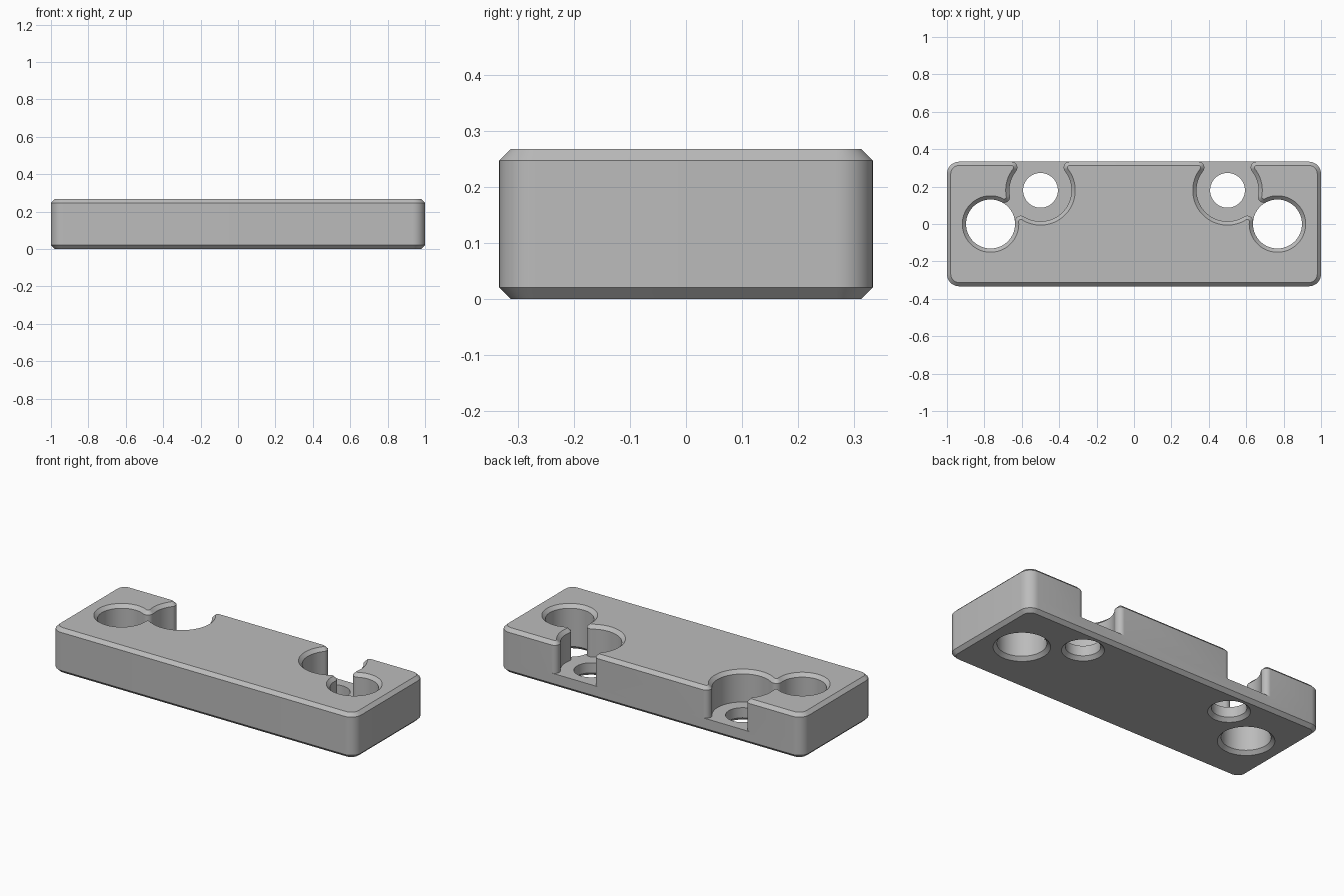
import bpy, bmesh, math
from mathutils import Vector

cube = bpy.data.objects.get("Cube")
if cube:
    bpy.data.objects.remove(cube, do_unlink=True)

# Main dimensions
HX, HY, TOP = 1.0, 0.333, 0.267
CH = 0.02                      # chamfer
CORNER = 0.065                 # vertical corner radius
FLOOR = 0.08                   # pocket floor height
POCKET, POCKET_R = Vector((0.5, 0.18)), 0.166
HOLE, HOLE_R = Vector((0.767, 0.0)), 0.131
BOLT_R = 0.093
FIL = 0.031                    # rounding of lips and neck

# Centres of the roundings: two lips at the back, two at the neck
reach = POCKET_R + FIL
lip_y = HY - FIL
lip_dx = math.sqrt(reach ** 2 - (lip_y - POCKET.y) ** 2)
LIP1 = Vector((POCKET.x - lip_dx, lip_y))
LIP2 = Vector((POCKET.x + lip_dx, lip_y))
axis = HOLE - POCKET
gap = axis.length
along = (gap ** 2 + reach ** 2 - (HOLE_R + FIL) ** 2) / (2 * gap)
off = math.sqrt(reach ** 2 - along ** 2)
axis.normalize()
side = Vector((axis.y, -axis.x))
if side.y > 0:
    side = -side
NECK1 = POCKET + axis * along + side * off
NECK2 = POCKET + axis * along - side * off
UP = Vector((0, 1))


def arc(c, r, d0, d1, turn, n):
    """Arc about c from direction d0 to d1; turn is 1 for anticlockwise, -1 for clockwise."""
    a0, a1 = math.atan2(d0.y, d0.x), math.atan2(d1.y, d1.x)
    sweep = turn * ((turn * (a1 - a0)) % math.tau)
    return [c + Vector((math.cos(a0 + sweep * i / n), math.sin(a0 + sweep * i / n))) * r
            for i in range(n + 1)]


def join(*parts):
    """Chain point lists, dropping repeated end points."""
    out = []
    for p in (p for part in parts for p in part):
        if not out or (p - out[-1]).length > 1e-5:
            out.append(p)
    return out


def closed(pts):
    return pts[:-1] if (pts[0] - pts[-1]).length < 1e-5 else pts


def entry(o):
    return join(arc(LIP1, FIL - o, UP, POCKET - LIP1, -1, 10),
                arc(POCKET, POCKET_R + o, LIP1 - POCKET, NECK1 - POCKET, 1, 32),
                arc(NECK1, FIL - o, POCKET - NECK1, HOLE - NECK1, -1, 10))


def leaving(o):
    return join(arc(NECK2, FIL - o, HOLE - NECK2, POCKET - NECK2, -1, 10),
                arc(POCKET, POCKET_R + o, NECK2 - POCKET, LIP2 - POCKET, 1, 12),
                arc(LIP2, FIL - o, POCKET - LIP2, UP, -1, 10))


def hole_arc(o):
    return arc(HOLE, HOLE_R + o, NECK1 - HOLE, NECK2 - HOLE, 1, 56)


def neck_arc(o):
    return arc(HOLE, HOLE_R + o, NECK2 - HOLE, NECK1 - HOLE, 1, 10)


def corners(o):
    cx, cy, r, right = HX - CORNER, HY - CORNER, CORNER - o, Vector((1, 0))
    return (arc(Vector((cx, cy)), r, UP, right, -1, 10)
            + arc(Vector((cx, -cy)), r, right, -UP, -1, 10))


def flip(pts):
    return [Vector((-p.x, p.y)) for p in reversed(pts)]


def upper_outline(o):
    half = join(entry(o), hole_arc(o), leaving(o), corners(o))
    return half + flip(half)


def lower_outline(o):
    half = [Vector((LIP1.x, HY - o)), Vector((LIP2.x, HY - o))] + corners(o)
    return half + flip(half)


def big_hole(o):
    return closed(join(hole_arc(o), neck_arc(o)))


def bolt_hole(o):
    return [POCKET + Vector((math.cos(a), math.sin(a))) * (BOLT_R + o)
            for a in (math.tau * i / 48 for i in range(48))]


bm = bmesh.new()


def ring(pts, z):
    vs = [bm.verts.new((p.x, p.y, z)) for p in pts]
    es = [bm.edges.new((vs[i - 1], vs[i])) for i in range(len(vs))]
    return vs, es


def loft(shape, levels, mirror=False):
    """Wall through (height, inset) levels; returns its rings."""
    rings = []
    for z, o in levels:
        pts = shape(o)
        rings.append(ring(flip(pts) if mirror else pts, z))
    for (a, _), (b, _) in zip(rings, rings[1:]):
        for i in range(len(a)):
            bm.faces.new((a[i - 1], a[i], b[i], b[i - 1]))
    return rings


def fill(*edge_lists):
    bmesh.ops.triangle_fill(bm, use_beauty=True, use_dissolve=False, normal=(0, 0, 1),
                            edges=[e for es in edge_lists for e in es])


# Upper walls with the pockets open to the back, and the top face
walls = loft(upper_outline, [(FLOOR, 0), (TOP - CH, 0), (TOP, CH)])
bm.faces.new(walls[-1][0])

# Lower walls, holes, pocket floors and underside
base = loft(lower_outline, [(0, CH), (CH, 0), (FLOOR, 0)])
underside = [base[0][1]]
for mirror in (False, True):
    levels = [(0, CH), (CH, 0), (FLOOR, 0)]
    big = loft(big_hole, levels, mirror)
    bolt = loft(bolt_hole, levels, mirror)
    underside += [big[0][1], bolt[0][1]]
    edge = join(entry(0), reversed(neck_arc(0)), leaving(0))
    fill(ring(flip(edge) if mirror else edge, FLOOR)[1], bolt[-1][1])
fill(*underside)

bmesh.ops.remove_doubles(bm, verts=bm.verts[:], dist=1e-4)
bmesh.ops.delete(bm, geom=[e for e in bm.edges if not e.link_faces], context='EDGES')
bmesh.ops.recalc_face_normals(bm, faces=bm.faces[:])

mesh = bpy.data.meshes.new("mounting_block")
bm.to_mesh(mesh)
bm.free()
block = bpy.data.objects.new("mounting_block", mesh)
bpy.context.collection.objects.link(block)

# Plain grey finish
grey = bpy.data.materials.new("plain_grey")
grey.use_nodes = True
colour = (0.5, 0.5, 0.5, 1)
grey.diffuse_color = colour
grey.node_tree.nodes["Principled BSDF"].inputs["Base Color"].default_value = colour
mesh.materials.append(grey)

bpy.ops.object.select_all(action='DESELECT')
block.select_set(True)
bpy.context.view_layer.objects.active = block
bpy.ops.object.shade_smooth_by_angle(angle=math.radians(30))
